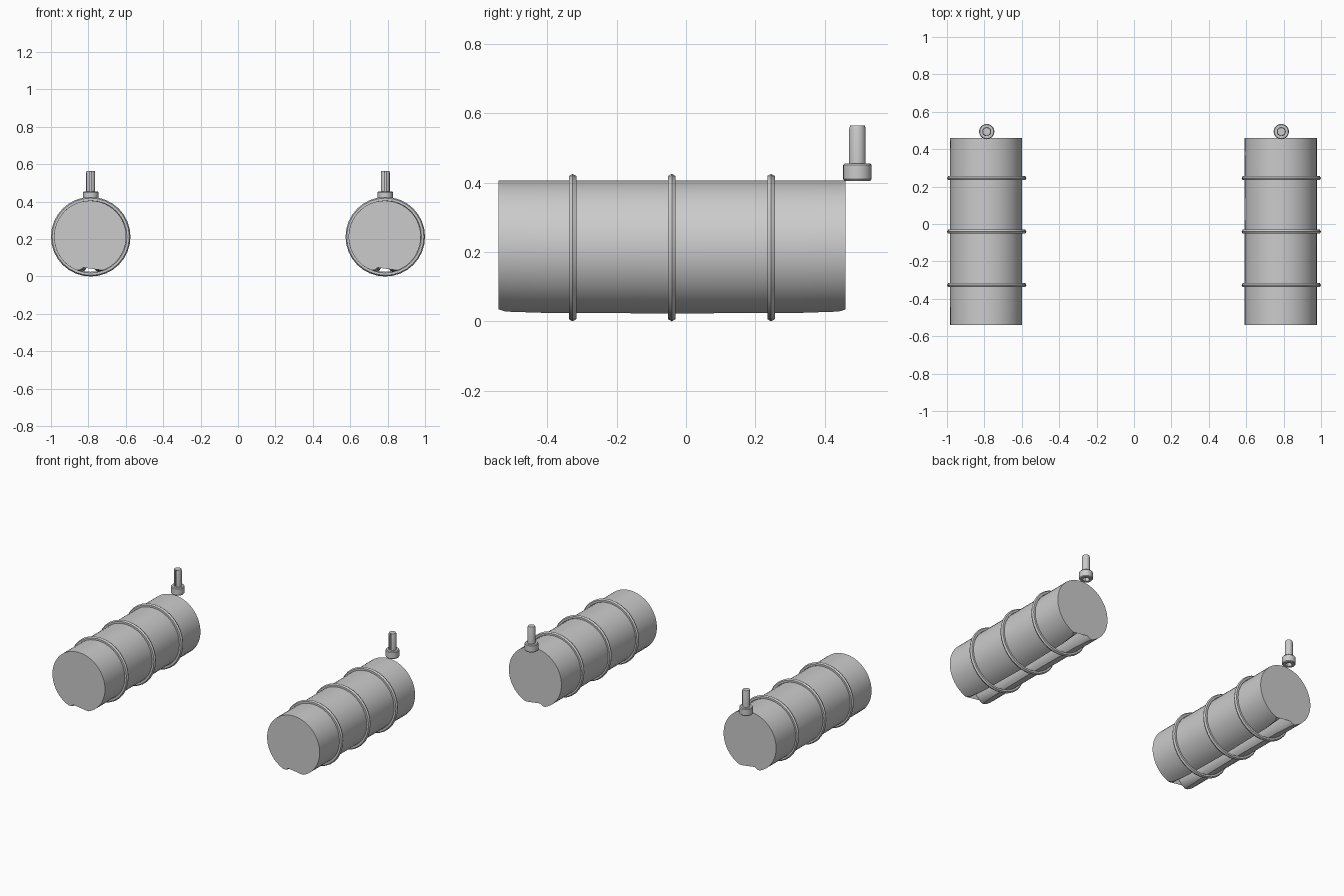
import bpy, bmesh
from math import sin, cos, pi, sqrt, radians

if "Cube" in bpy.data.objects:
    bpy.data.objects.remove(bpy.data.objects["Cube"])

CZ, R = 0.2125, 0.193
SLITS = 16


def loft(name, sections, loc, closed=False, angle=30):
    """Skin a list of equal-length point loops; cap the ends unless closed."""
    bm = bmesh.new()
    loops = [[bm.verts.new(p) for p in s] for s in sections]
    n = len(loops[0])
    pairs = list(zip(loops, loops[1:]))
    if closed:
        pairs.append((loops[-1], loops[0]))
    for a, b in pairs:
        for i in range(n):
            j = (i + 1) % n
            bm.faces.new((a[i], a[j], b[j], b[i]))
    if not closed:
        caps = [bm.faces.new(loops[0]), bm.faces.new(loops[-1])]
        bmesh.ops.triangulate(bm, faces=caps)
    bmesh.ops.recalc_face_normals(bm, faces=bm.faces)
    me = bpy.data.meshes.new(name)
    bm.to_mesh(me)
    bm.free()
    ob = bpy.data.objects.new(name, me)
    ob.location = loc
    bpy.context.collection.objects.link(ob)
    bpy.ops.object.select_all(action='DESELECT')
    ob.select_set(True)
    bpy.context.view_layer.objects.active = ob
    bpy.ops.object.shade_smooth_by_angle(angle=radians(angle))
    return ob


def polar(r, a):
    return (r * cos(a), r * sin(a))


def sleeve_section(w):
    """C-shaped outline with a flared bottom slot (half width w) and slitted bore."""
    g = math_asin(w / R)
    n = 40
    outer = [polar(R, -pi / 2 + g + (2 * pi - 2 * g) * i / n) for i in range(n + 1)]
    lip = [(-0.75 * w, -0.178), (-0.5 * w, -0.165), (-0.014, -0.14), (-0.008, -0.105)]
    bore = []
    step = 2 * pi / SLITS
    for k in range(SLITS):
        a = -pi / 2 - k * step
        if k:  # slit: wide mouth, hairline towards the wall
            bore += [polar(0.107, a + 0.025), polar(0.17, a + 0.006),
                     polar(0.17, a - 0.006), polar(0.107, a - 0.025)]
        bore.append(polar(0.066, a - step / 2))  # petal tip
    return outer + lip + bore + [(-x, z) for x, z in reversed(lip)]


def math_asin(v):
    from math import asin
    return asin(v)


def circle(r, z, n=24, hexagon=False):
    pts = []
    for i in range(n):
        a = 2 * pi * i / n
        k = cos(pi / 6) / cos(a % (pi / 3) - pi / 6) if hexagon else 1
        pts.append((r * k * cos(a), r * k * sin(a), z))
    return pts


def split_pin(r, z, ri=0.010, gap=0.004, n=16):
    """C-shaped outline, opening towards the front."""
    def arc(rad):
        g = gap / rad
        return [(*polar(rad, -pi / 2 + g + (2 * pi - 2 * g) * i / n), z) for i in range(n + 1)]
    return arc(r) + arc(ri)[::-1]


for side, cx in (("left", -0.7875), ("right", 0.7875)):
    # slitted sleeve, slot flares towards both ends
    stations = [(-0.54, 0.075), (-0.52, 0.057), (-0.4, 0.042), (-0.04, 0.036),
                (0.32, 0.042), (0.44, 0.057), (0.46, 0.075)]
    loft(side + "_sleeve",
         [[(x, y, z) for x, z in sleeve_section(w)] for y, w in stations],
         (cx - 0.003, 0, CZ))

    # three clamp rings
    for i, y in enumerate((-0.327, -0.041, 0.245)):
        secs = []
        for s in range(32):
            a = 2 * pi * s / 32
            secs.append([((0.2 + 0.0125 * cos(t)) * cos(a), 0.0125 * sin(t),
                          (0.2 + 0.0125 * cos(t)) * sin(a))
                         for t in (2 * pi * m / 6 for m in range(6))])
        loft(f"{side}_ring_{i + 1}", secs, (cx, y, CZ), closed=True, angle=40)

    # bolt head with hex socket underneath
    by = 0.494
    loft(side + "_bolt_head",
         [circle(0.022, 0.435, hexagon=True), circle(0.022, 0.405, hexagon=True),
          circle(0.037, 0.405), circle(0.041, 0.410),
          circle(0.041, 0.450), circle(0.037, 0.455)], (cx, by, 0))

    # split shank
    loft(side + "_bolt_shank",
         [split_pin(0.024, 0.453), split_pin(0.024, 0.555), split_pin(0.021, 0.565)],
         (cx, by, 0))
